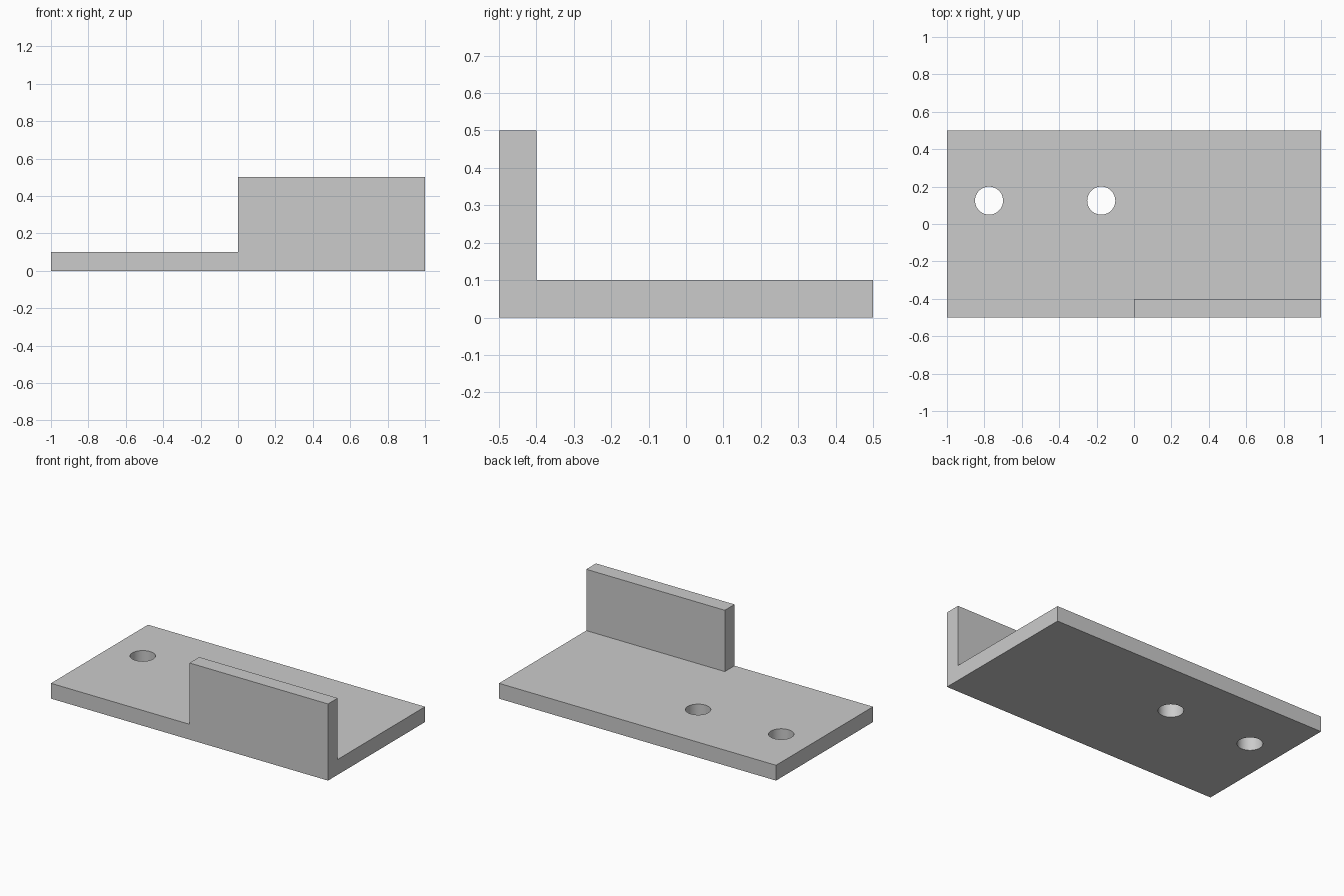
import bpy
import math

cube = bpy.data.objects.get("Cube")
if cube:
    bpy.data.objects.remove(cube, do_unlink=True)

# Plain grey finish
grey = bpy.data.materials.new("plain grey")
grey.use_nodes = True
colour = (0.6, 0.6, 0.6, 1)
grey.diffuse_color = colour
grey.node_tree.nodes["Principled BSDF"].inputs["Base Color"].default_value = colour


def box(name, low, high):
    """Box spanning two opposite corners."""
    centre = [(a + b) / 2 for a, b in zip(low, high)]
    bpy.ops.mesh.primitive_cube_add(size=1, location=centre)
    obj = bpy.context.object
    obj.name = name
    obj.scale = [b - a for a, b in zip(low, high)]
    bpy.ops.object.transform_apply(location=True, rotation=False, scale=True)
    obj.data.materials.append(grey)
    return obj


def combine(target, tool, operation):
    """Apply a boolean and discard the tool object."""
    tool.hide_render = True
    mod = target.modifiers.new(operation.lower(), "BOOLEAN")
    mod.operation = operation
    mod.solver = "EXACT"
    mod.object = tool
    bpy.context.view_layer.objects.active = target
    bpy.ops.object.modifier_apply(modifier=mod.name)
    bpy.data.objects.remove(tool, do_unlink=True)


# Flat base plate with an upright flange along half of its front edge
bracket = box("bracket", (-1, -0.5, 0), (1, 0.5, 0.1))
flange = box("flange", (0, -0.5, 0), (1, -0.4, 0.5))
combine(bracket, flange, "UNION")

# Two round bolt holes through the plate
for x in (-0.775, -0.175):
    bpy.ops.mesh.primitive_cylinder_add(vertices=48, radius=0.075, depth=0.4,
                                        location=(x, 0.125, 0.05))
    hole = bpy.context.object
    hole.name = "hole_cutter"
    hole.data.materials.append(grey)
    combine(bracket, hole, "DIFFERENCE")

# Smooth hole walls, crisp edges
bpy.ops.object.select_all(action="DESELECT")
bracket.select_set(True)
bpy.context.view_layer.objects.active = bracket
bpy.ops.object.shade_smooth_by_angle(angle=math.radians(30))
